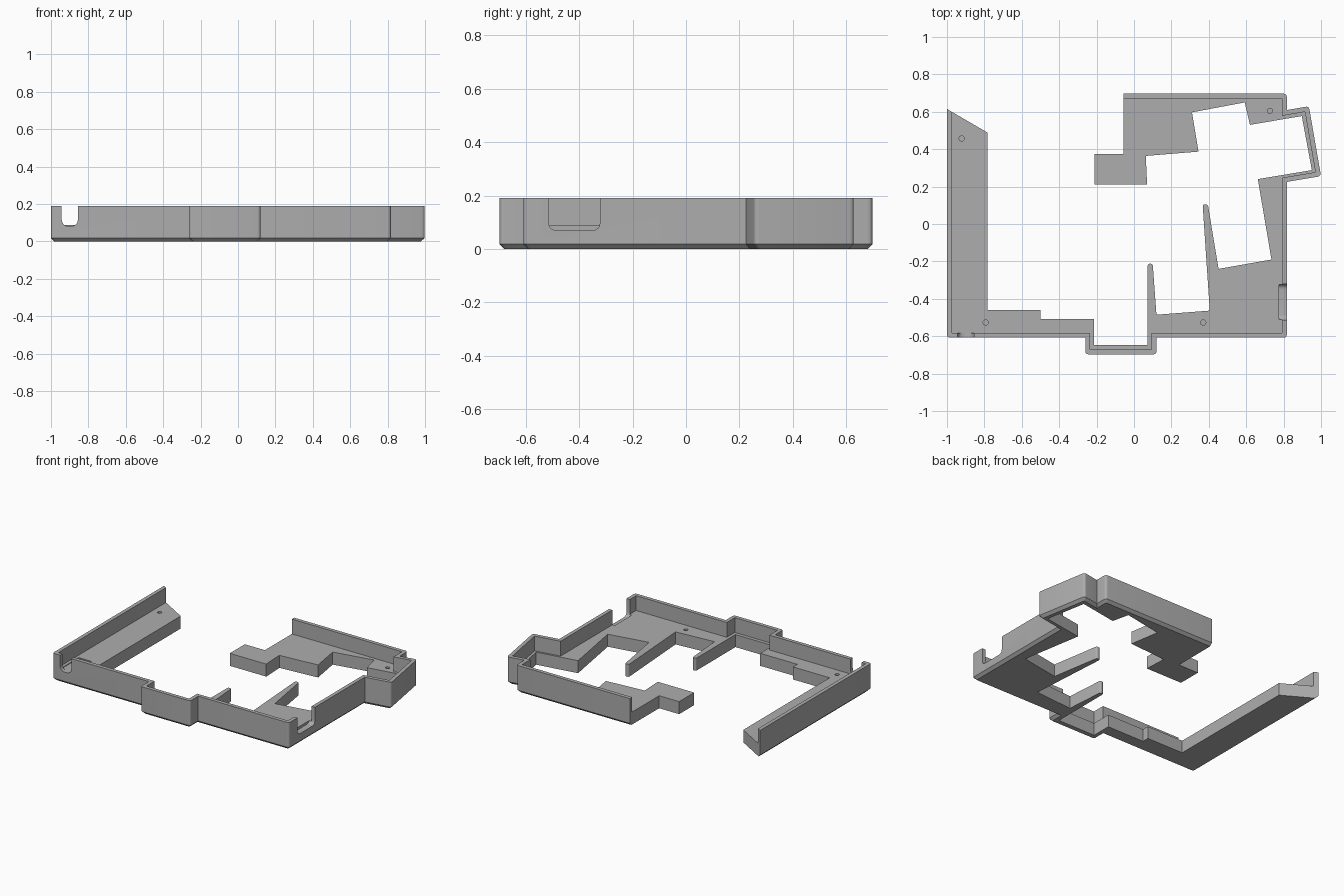
import bpy, bmesh, math
from mathutils import Vector

cube = bpy.data.objects.get("Cube")
if cube:
    bpy.data.objects.remove(cube, do_unlink=True)

HEIGHT, LEDGE, CHAMFER, WALL = 0.19, 0.087, 0.018, 0.026

# Open outer wall path, running from the left end round the front to the back end
outer = [Vector(p) for p in (
    (-1, .615), (-1, -.608), (-.26, -.608), (-.26, -.697), (.12, -.697), (.12, -.608),
    (.817, -.608), (.817, .225), (1, .256), (.935, .63), (.817, .609), (.817, .697),
    (-.056, .697))]

# Inner ledge edge, running back from the back end to the left end
ledge = [Vector(p) for p in (
    (-.056, .375), (-.21, .375), (-.21, .21), (.07, .21), (.063, .364), (.345, .387),
    (.31, .597), (.592, .65), (.62, .53), (.897, .577), (.951, .288), (.662, .24),
    (.735, -.19), (.452, -.24), (.395, .105), (.367, .105), (.405, -.463), (.12, -.485),
    (.1, -.212), (.073, -.212), (.073, -.647), (-.215, -.647), (-.215, -.508),
    (-.5, -.508), (-.5, -.46), (-.782, -.46), (-.782, .488))]


def cross(a, b):
    return a.x * b.y - a.y * b.x


def inset_path(dist):
    """Move the outer path inwards, sliding its two ends along the end faces."""
    pts = [ledge[-1]] + outer + [ledge[0]]
    lines = []
    for i in range(len(pts) - 1):
        d = (pts[i + 1] - pts[i]).normalized()
        shift = 0 if i in (0, len(pts) - 2) else dist
        lines.append((pts[i] + Vector((-d.y, d.x)) * shift, d))
    result = []
    for (p, d), (q, e) in zip(lines, lines[1:]):
        result.append(p + d * (cross(q - p, e) / cross(d, e)))
    return result


def round_corners(pts, radius, wanted, steps=4):
    result = [pts[0]]
    for a, p, c in zip(pts, pts[1:], pts[2:]):
        if wanted(a, p, c):
            s = p + (a - p).normalized() * radius
            e = p + (c - p).normalized() * radius
            for k in range(steps + 1):
                t = k / steps
                result.append(s * (1 - t) ** 2 + p * 2 * t * (1 - t) + e * t * t)
        else:
            result.append(p)
    return result + [pts[-1]]


def convex(a, p, c):
    return cross(p - a, c - p) > 0


def at_tip(a, p, c):
    return min((p - a).length, (c - p).length) < 0.04


def finish(bm, name):
    bmesh.ops.recalc_face_normals(bm, faces=bm.faces)
    mesh = bpy.data.meshes.new(name)
    bm.to_mesh(mesh)
    bm.free()
    obj = bpy.data.objects.new(name, mesh)
    bpy.context.collection.objects.link(obj)
    return obj


# Tray: ledge, raised rim wall and chamfered outer foot in one closed mesh
bm = bmesh.new()


def ring(pts, z):
    return [bm.verts.new((p.x, p.y, z)) for p in pts]


def strip(lower, upper):
    for i in range(len(lower) - 1):
        bm.faces.new((lower[i], lower[i + 1], upper[i + 1], upper[i]))


side = round_corners(outer, 0.018, convex)
foot = ring(round_corners(inset_path(CHAMFER), 0.01, convex), 0)
shoulder, rim = ring(side, CHAMFER), ring(side, HEIGHT)
inner = inset_path(WALL)
wall_top, wall_base = ring(inner, HEIGHT), ring(inner, LEDGE)
edge = round_corners(ledge, 0.013, at_tip)
edge_low, edge_high = ring(edge, 0), ring(edge, LEDGE)
for low, high in ((foot, shoulder), (shoulder, rim), (wall_base, wall_top), (edge_low, edge_high)):
    strip(low, high)
bm.faces.new(foot + edge_low)
bm.faces.new(rim + wall_top[::-1])
bm.faces.new(wall_base + edge_high)
for o, l in ((0, -1), (-1, 0)):
    bm.faces.new([r[o] for r in (foot, shoulder, rim, wall_top, wall_base)]
                 + [edge_high[l], edge_low[l]])
tray = finish(bm, "case_tray")


def prism(name, pts, offset):
    """Cutter: a flat 3D polygon swept along an offset."""
    b = bmesh.new()
    face = b.faces.new([b.verts.new(p) for p in pts])
    geom = bmesh.ops.extrude_face_region(b, geom=[face])["geom"]
    bmesh.ops.translate(b, vec=offset, verts=[g for g in geom if isinstance(g, bmesh.types.BMVert)])
    return finish(b, name)


def notch_profile(lo, hi, bottom, radius):
    """U shape with rounded lower corners, open at the top."""
    top = HEIGHT + 0.05
    pts = [Vector(p) for p in ((lo, top), (lo, bottom), (hi, bottom), (hi, top))]
    return round_corners(pts, radius, convex, 6)


cutters = []
# Cable slot in the front wall and its shallow pocket in the ledge
cutters.append(prism("cable_slot_cutter",
                     [(p.x, -.65, p.y) for p in notch_profile(-.943, -.856, .082, .04)], (0, .08, 0)))
cutters.append(prism("pocket_cutter",
                     [(-.953, -.582, .082), (-.851, -.582, .082), (-.851, -.388, .082),
                      (-.953, -.388, .082)], (0, 0, .06)))
# Port notch in the left-hand wall
cutters.append(prism("port_notch_cutter",
                     [(.774, p.x, p.y) for p in notch_profile(-.513, -.322, .07, .03)], (.1, 0, 0)))
# Blind screw holes
for x, y in ((-.922, .457), (-.793, -.527), (.37, -.527), (.727, .605)):
    circle = [(x + .014 * math.cos(k * math.tau / 16), y + .014 * math.sin(k * math.tau / 16), .03)
              for k in range(16)]
    cutters.append(prism("screw_hole_cutter", circle, (0, 0, .08)))

bpy.context.view_layer.objects.active = tray
for cutter in cutters:
    cutter.hide_render = True
    mod = tray.modifiers.new(cutter.name, "BOOLEAN")
    mod.operation, mod.solver, mod.object = "DIFFERENCE", "EXACT", cutter
    bpy.ops.object.modifier_apply(modifier=mod.name)
    bpy.data.objects.remove(cutter, do_unlink=True)

# Plain grey finish
grey = bpy.data.materials.new("plain_grey")
grey.use_nodes = True
color = (.42, .42, .42, 1)
grey.diffuse_color = color
grey.node_tree.nodes["Principled BSDF"].inputs["Base Color"].default_value = color
tray.data.materials.clear()
tray.data.materials.append(grey)

bpy.ops.object.select_all(action="DESELECT")
tray.select_set(True)
bpy.ops.object.shade_smooth_by_angle(angle=math.radians(30))
